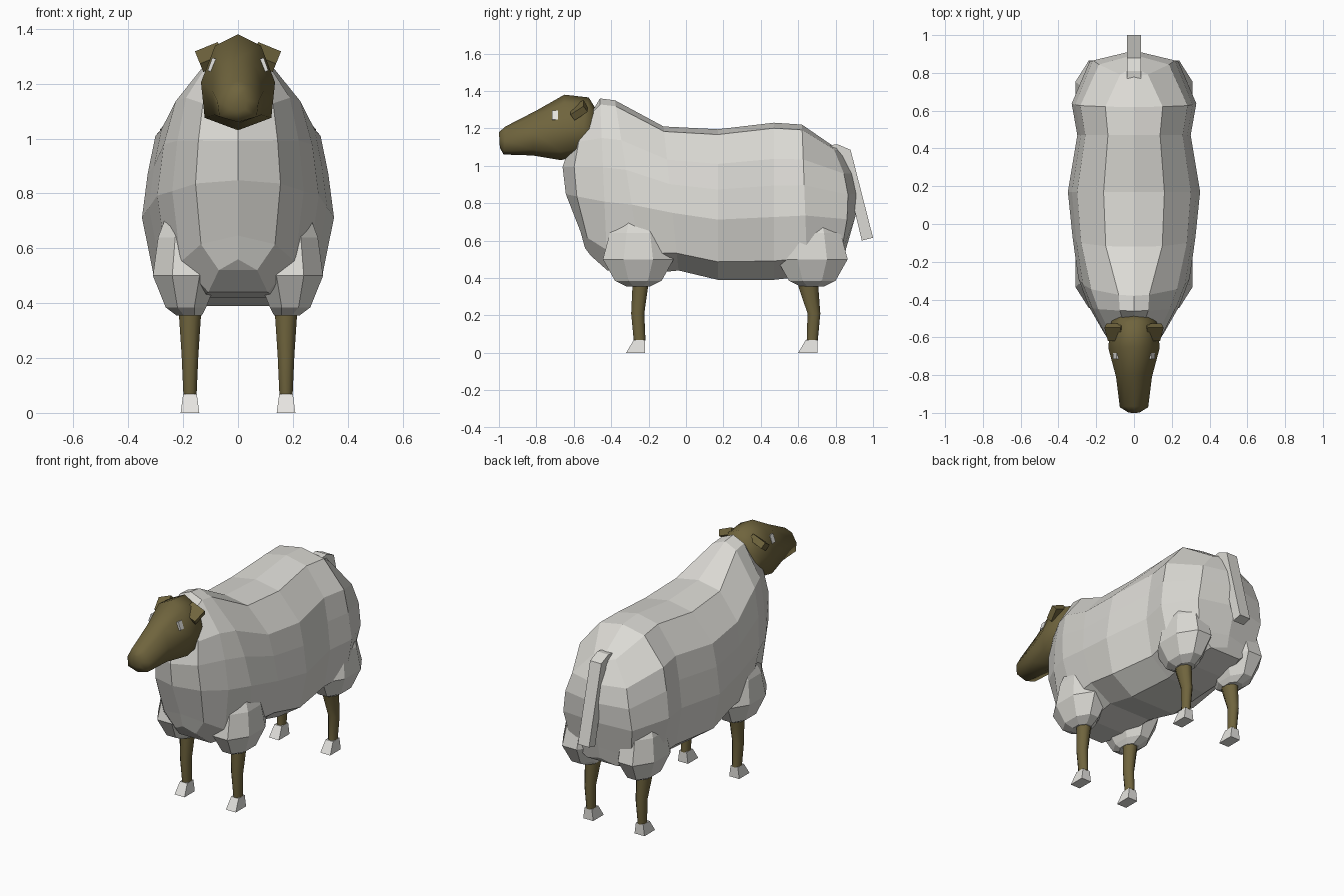
import bpy, bmesh
from math import sin, cos, pi, radians
from mathutils import Matrix, Vector

cube = bpy.data.objects.get("Cube")
if cube:
    bpy.data.objects.remove(cube, do_unlink=True)


def material(name, rgb):
    mat = bpy.data.materials.new(name)
    mat.use_nodes = True
    mat.diffuse_color = (*rgb, 1)
    mat.node_tree.nodes["Principled BSDF"].inputs["Base Color"].default_value = (*rgb, 1)
    return mat


WOOL = material("wool", (0.71, 0.70, 0.66))
SKIN = material("brown skin", (0.16, 0.128, 0.047))
WHITE = material("hoof white", (0.79, 0.78, 0.75))


def finish(name, bm, mat, smooth=None):
    """Turn a bmesh into an object, optionally smooth shaded."""
    bmesh.ops.remove_doubles(bm, verts=bm.verts, dist=0.0005)
    bmesh.ops.recalc_face_normals(bm, faces=bm.faces)
    mesh = bpy.data.meshes.new(name)
    bm.to_mesh(mesh)
    bm.free()
    mesh.materials.append(mat)
    obj = bpy.data.objects.new(name, mesh)
    bpy.context.collection.objects.link(obj)
    if smooth:
        bpy.ops.object.select_all(action='DESELECT')
        obj.select_set(True)
        bpy.context.view_layer.objects.active = obj
        bpy.ops.object.shade_smooth_by_angle(angle=radians(smooth))
    return obj


def loft(name, rings, mat, smooth=None):
    """Skin a list of closed point rings and cap both ends."""
    bm = bmesh.new()
    loops = [[bm.verts.new(p) for p in ring] for ring in rings]
    n = len(loops[0])
    for a, b in zip(loops, loops[1:]):
        for i in range(n):
            j = (i + 1) % n
            bm.faces.new((a[i], a[j], b[j], b[i]))
    bm.faces.new(loops[0])
    bm.faces.new(loops[-1])
    return finish(name, bm, mat, smooth)


def section(half, y_top, y_low, z_top, z_low, width, bow=0, pinch=0):
    """Mirrored section from a half profile, leaning and bowed in y, pinched on top."""
    def point(u, t):
        y = y_low + (y_top - y_low) * t + bow * sin(pi * t ** 1.3)
        x = u * width * (1 - pinch * t ** 6)
        return (x, y, z_low + (z_top - z_low) * t)
    mirrored = [(-u, t) for u, t in reversed(half) if u > 0]
    return [point(u, t) for u, t in half + mirrored]


def oval(x, y, z, rx, ry, sides):
    return [(x + rx * cos(2 * pi * (i + 0.5) / sides),
             y + ry * sin(2 * pi * (i + 0.5) / sides), z) for i in range(sides)]


def rect(x, y0, y1, z, half):
    return [(x - half, y0, z), (x + half, y0, z), (x + half, y1, z), (x - half, y1, z)]


# Fleece body, from rump to chest
fleece = [(0, 1), (0.46, 0.965), (0.86, 0.77), (0.94, 0.6), (1, 0.4),
          (0.87, 0.12), (0.45, 0), (0, 0)]
stations = [
    (0.82, 0.84, 1.10, 0.48, 0.0, 0.09),
    (0.78, 0.82, 1.11, 0.45, 0.235, 0.07, 0.4),
    (0.62, 0.65, 1.22, 0.41, 0.33),
    (0.47, 0.47, 1.23, 0.39, 0.30),
    (0.17, 0.17, 1.195, 0.39, 0.35),
    (-0.12, -0.04, 1.21, 0.44, 0.325),
    (-0.38, -0.23, 1.35, 0.42, 0.295, 0, 0.5),
    (-0.46, -0.42, 1.36, 0.44, 0.24, 0, 0.4),
    (-0.49, -0.51, 1.31, 0.52, 0.155, -0.10, 0.2),
    (-0.49, -0.54, 1.28, 0.56, 0.0, -0.15),
]
loft("fleece_body", [section(fleece, *s) for s in stations], WOOL)

# Head, from nose to nape
skull = [(0, 1), (0.62, 0.88), (1, 0.5), (0.9, 0.13), (0, 0)]
head = [
    (-1.0, -0.995, 1.18, 1.095, 0.03),
    (-0.965, -0.975, 1.21, 1.06, 0.075),
    (-0.80, -0.82, 1.295, 1.055, 0.095),
    (-0.65, -0.67, 1.38, 1.03, 0.135),
    (-0.52, -0.58, 1.365, 1.05, 0.13),
    (-0.48, -0.50, 1.30, 1.08, 0.11),
]
loft("head", [section(skull, *s) for s in head], SKIN, 75)


def block(name, center, size, rotation, mat):
    bm = bmesh.new()
    bmesh.ops.create_cube(bm, size=1)
    matrix = Matrix.Translation(center) @ rotation @ Matrix.Diagonal((*size, 1))
    bmesh.ops.transform(bm, matrix=matrix, verts=bm.verts)
    return finish(name, bm, mat)


# Leg axes: (y centre, y radius, x radius, z) from the thigh down
front_leg = [(-0.24, 0.055, 0.05, 0.42), (-0.245, 0.045, 0.043, 0.35),
             (-0.258, 0.038, 0.033, 0.21), (-0.248, 0.034, 0.026, 0.065)]
back_leg = [(0.65, 0.07, 0.05, 0.42), (0.655, 0.057, 0.043, 0.35),
            (0.684, 0.037, 0.033, 0.21), (0.675, 0.032, 0.026, 0.065)]

for side, s in (("left", 1), ("right", -1)):
    # Ears and eyes
    turn = Matrix.Rotation(radians(22 * s), 4, 'Y') @ Matrix.Rotation(radians(35), 4, 'X')
    block(side + "_ear", Vector((0.10 * s, -0.572, 1.297)), (0.09, 0.085, 0.04), turn, SKIN)
    block(side + "_eye", Vector((0.090 * s, -0.70, 1.267)), (0.026, 0.032, 0.05),
          Matrix.Rotation(radians(-20 * s), 4, 'Y'), WHITE)

    for end, leg, toe in (("front", front_leg, -0.32), ("back", back_leg, 0.60)):
        name = side + "_" + end
        # Woolly upper leg, merging into the body
        y = -0.255 if end == "front" else 0.675
        loft(name + "_thigh", [
            oval(0.17 * s, y, 0.74, 0.09, 0.11, 8),
            oval(0.185 * s, y, 0.64, 0.115, 0.165, 8),
            oval(0.19 * s, y, 0.50, 0.13, 0.205, 8),
            oval(0.19 * s, y, 0.385, 0.08, 0.135, 8),
            oval(0.178 * s, y, 0.355, 0.05, 0.07, 8)], WOOL)
        # Bare lower leg
        loft(name + "_leg", [oval(0.175 * s, cy, z, rx, ry, 8) for cy, ry, rx, z in leg], SKIN, 60)
        # Hoof
        heel = leg[-1][0] + 0.028
        loft(name + "_hoof", [rect(0.175 * s, toe + 0.04, heel, 0.068, 0.025),
                              rect(0.175 * s, toe, heel, 0, 0.034)], WHITE)

# Tail, a bent strip hanging off the rump
outline = [(0.77, 1.11), (0.81, 1.115), (0.88, 1.085), (1.0, 0.615), (0.94, 0.60), (0.83, 1.06)]
loft("tail", [[(x, y, z) for y, z in outline] for x in (-0.038, 0.038)], WOOL)
